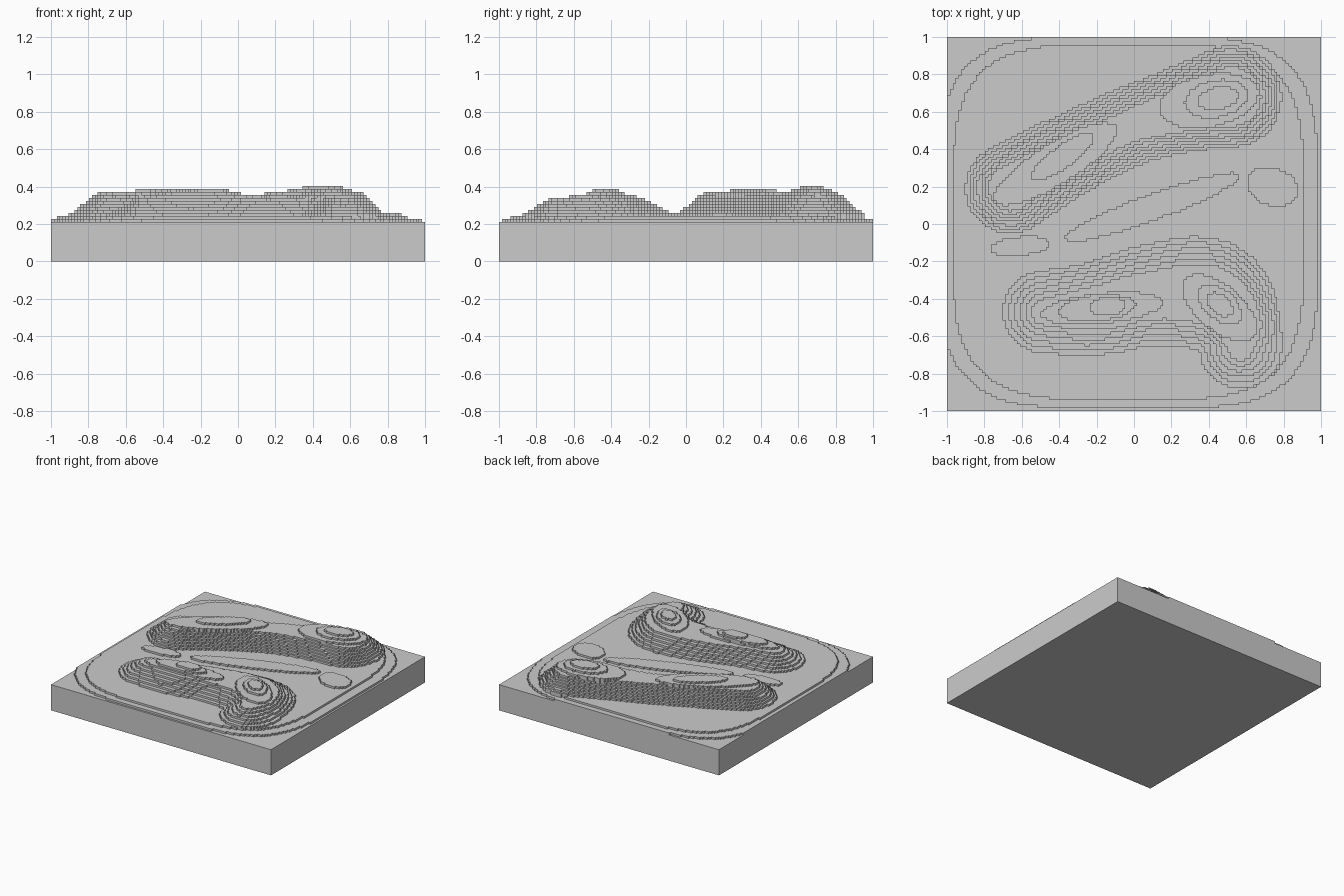
import bpy
import bmesh
import math
from mathutils import Vector
from mathutils.geometry import interpolate_bezier

CELLS = 128
SIZE = 2.0 / CELLS
BASE_TOP = 0.211
STEP = 0.016

if "Cube" in bpy.data.objects:
    bpy.data.objects.remove(bpy.data.objects["Cube"], do_unlink=True)


def smooth_spine(stations, samples=7):
    """Resample ridge stations (x, y, foot radius, crest radius) along a smooth path."""
    points = [Vector(s) for s in stations]
    padded = [points[0]] + points + [points[-1]]
    path = []
    for before, start, end, after in zip(padded, padded[1:], padded[2:], padded[3:]):
        for i in range(samples):
            t = i / samples
            handle_a = start + (end - before) / 6
            handle_b = end - (after - start) / 6
            s = 1 - t
            path.append(start * s**3 + handle_a * 3 * s * s * t
                        + handle_b * 3 * s * t * t + end * t**3)
    return path + [points[-1]]


# Two hills, each a winding spine with a crest level
FOOT_LEVEL = 3
back_ridge = smooth_spine([
    (-0.66, 0.19, 0.24, 0.12),
    (-0.40, 0.34, 0.22, 0.11),
    (-0.05, 0.51, 0.21, 0.09),
    (0.25, 0.61, 0.23, 0.12),
    (0.52, 0.68, 0.27, 0.16),
])
front_ridge = smooth_spine([
    (-0.48, -0.47, 0.22, 0.07),
    (-0.20, -0.45, 0.25, 0.12),
    (0.10, -0.38, 0.27, 0.13),
    (0.40, -0.38, 0.30, 0.16),
    (0.55, -0.52, 0.23, 0.13),
    (0.57, -0.66, 0.22, 0.07),
])
ridges = [(back_ridge, 9), (front_ridge, 8)]

# Oval terraces: level, centre x, centre y, half length, half width, turn
terraces = [
    (3, -0.61, -0.12, 0.16, 0.05, 0.1),
    (3, 0.74, 0.20, 0.14, 0.10, -0.3),
    (3, 0.10, 0.09, 0.50, 0.07, 0.35),
    (10, -0.42, 0.32, 0.38, 0.11, 0.55),
    (11, -0.38, 0.36, 0.20, 0.06, 0.62),
    (10, 0.40, 0.66, 0.27, 0.14, 0.2),
    (11, 0.44, 0.67, 0.17, 0.10, 0.2),
    (12, 0.45, 0.67, 0.11, 0.06, 0.2),
    (9, -0.17, -0.45, 0.33, 0.08, 0.1),
    (10, -0.20, -0.45, 0.21, 0.07, 0.1),
    (11, -0.14, -0.44, 0.10, 0.05, 0.1),
    (9, 0.46, -0.45, 0.24, 0.12, -0.7),
    (10, 0.46, -0.43, 0.14, 0.08, -0.7),
    (11, 0.46, -0.43, 0.08, 0.05, -0.7),
]


def in_rounded_square(x, y, half_x, half_y):
    return ((x + 0.03) / half_x) ** 4 + ((y - 0.01) / half_y) ** 4 < 1


def level_at(x, y):
    """Terrace number of the ground at a point."""
    level = 0
    if in_rounded_square(x, y, 1.02, 1.0):
        level = 1
    if in_rounded_square(x, y, 0.94, 0.95):
        level = 2
    for path, crest_level in ridges:
        slope = min((math.hypot(x - p[0], y - p[1]) - p[3]) / (p[2] - p[3])
                    for p in path)
        if slope <= 1:
            height = crest_level - max(slope, 0) * (crest_level - FOOT_LEVEL)
            level = max(level, math.floor(height))
    for terrace, cx, cy, length, width, turn in terraces:
        dx, dy = x - cx, y - cy
        along = dx * math.cos(turn) + dy * math.sin(turn)
        across = dy * math.cos(turn) - dx * math.sin(turn)
        if (along / length) ** 2 + (across / width) ** 2 < 1:
            level = max(level, terrace)
    return level


# Sample the terraced ground on a square grid
heights = {}
for i in range(CELLS):
    for j in range(CELLS):
        x, y = (i + 0.5) * SIZE - 1, (j + 0.5) * SIZE - 1
        heights[i, j] = BASE_TOP + STEP * level_at(x, y)

bm = bmesh.new()


def add_face(*corners):
    bm.faces.new([bm.verts.new(c) for c in corners])


# Cell tops and the vertical risers between neighbours
for i in range(-1, CELLS):
    for j in range(-1, CELLS):
        x0, y0 = i * SIZE - 1, j * SIZE - 1
        x1, y1 = x0 + SIZE, y0 + SIZE
        here = heights.get((i, j), 0)
        east = heights.get((i + 1, j), 0)
        north = heights.get((i, j + 1), 0)
        if here:
            add_face((x0, y0, here), (x1, y0, here), (x1, y1, here), (x0, y1, here))
        if here != east:
            add_face((x1, y0, east), (x1, y0, here), (x1, y1, here), (x1, y1, east))
        if here != north:
            add_face((x0, y1, here), (x0, y1, north), (x1, y1, north), (x1, y1, here))

# Flat underside
add_face((-1, -1, 0), (-1, 1, 0), (1, 1, 0), (1, -1, 0))

# Turn every riser to face the lower side
for face in bm.faces:
    face.normal_update()
    n = face.normal
    if abs(n.z) < 0.5:
        c = face.calc_center_median()
        near = []
        for side in (1, -1):
            px = c.x + side * n.x * SIZE / 2
            py = c.y + side * n.y * SIZE / 2
            cell = (math.floor((px + 1) / SIZE), math.floor((py + 1) / SIZE))
            near.append(heights.get(cell, 0))
        if near[0] > near[1]:
            face.normal_flip()
bmesh.ops.remove_doubles(bm, verts=bm.verts, dist=0.0001)

mesh = bpy.data.meshes.new("terraced_terrain")
bm.to_mesh(mesh)
bm.free()
terrain = bpy.data.objects.new("terraced_terrain", mesh)
bpy.context.collection.objects.link(terrain)

# Plain grey surface
grey = bpy.data.materials.new("plain_grey")
grey.use_nodes = True
colour = (0.6, 0.6, 0.6, 1)
grey.diffuse_color = colour
grey.node_tree.nodes["Principled BSDF"].inputs["Base Color"].default_value = colour
mesh.materials.append(grey)
